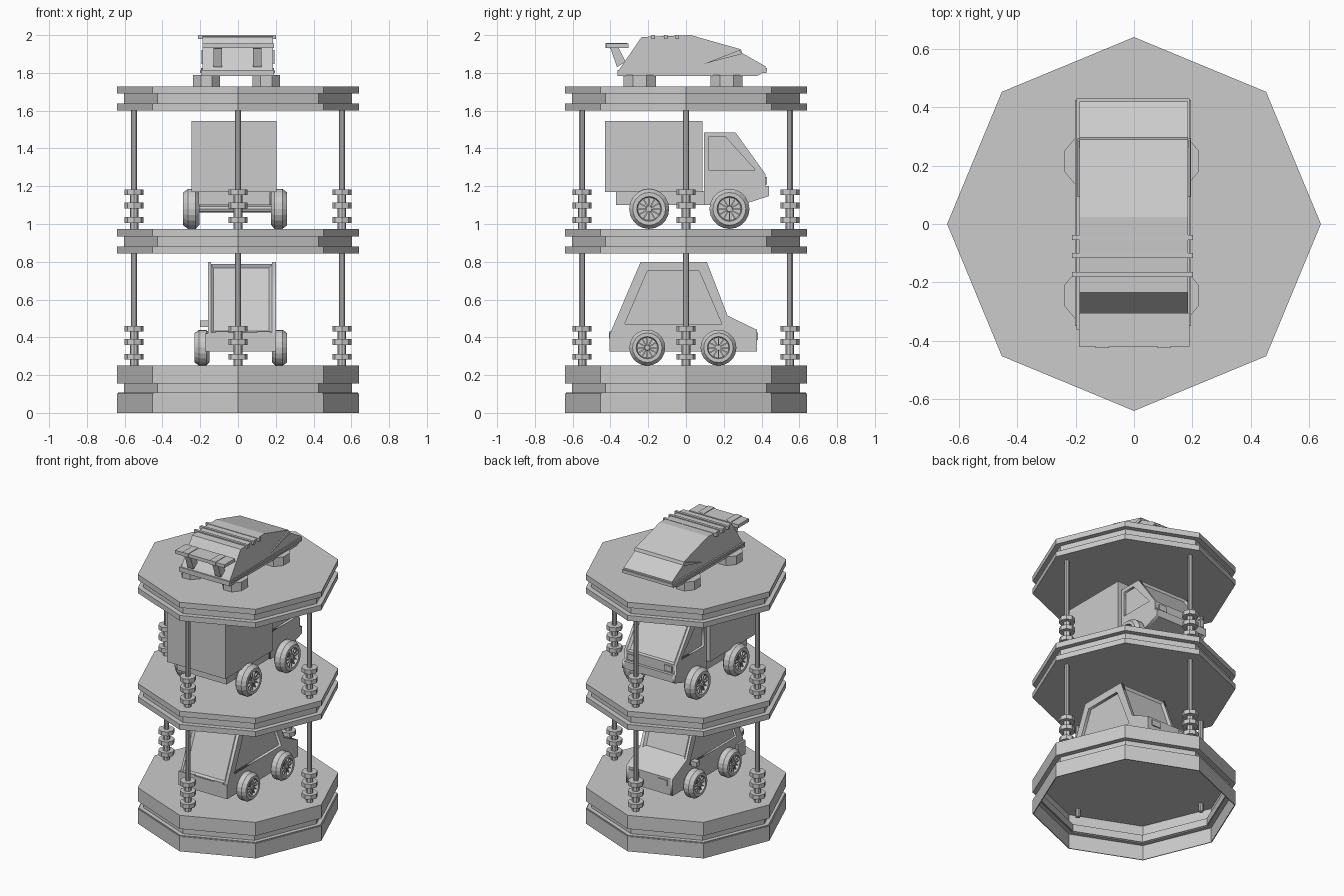
import bpy, bmesh, math
from mathutils import Matrix, Vector

if "Cube" in bpy.data.objects:
    bpy.data.objects.remove(bpy.data.objects["Cube"])

# Maps profile (y, z) and depth x into world space
SIDE = Matrix(((0, 0, 1, 0), (1, 0, 0, 0), (0, 1, 0, 0), (0, 0, 0, 1)))


def finish(bm, name, loc=(0, 0, 0), rot=(0, 0, 0)):
    bmesh.ops.recalc_face_normals(bm, faces=bm.faces)
    me = bpy.data.meshes.new(name)
    bm.to_mesh(me)
    bm.free()
    ob = bpy.data.objects.new(name, me)
    ob.location, ob.rotation_euler = loc, rot
    bpy.context.collection.objects.link(ob)
    return ob


def box(name, x, y, z):
    bm = bmesh.new()
    m = Matrix.Translation([(a + b) / 2 for a, b in (x, y, z)]) @ Matrix.Diagonal(
        (x[1] - x[0], y[1] - y[0], z[1] - z[0], 1))
    bmesh.ops.create_cube(bm, size=1, matrix=m)
    return finish(bm, name)


def lathe(profile, steps):
    bm = bmesh.new()
    vs = [bm.verts.new((r, 0, z)) for r, z in profile]
    es = [bm.edges.new(p) for p in zip(vs, vs[1:])]
    bmesh.ops.spin(bm, geom=vs + es, cent=(0, 0, 0), axis=(0, 0, 1), angle=math.tau, steps=steps)
    bmesh.ops.remove_doubles(bm, verts=bm.verts, dist=1e-4)
    return bm


def disc(r, z0, z1):
    return [(0, z0), (r, z0), (r, z1), (0, z1)]


def prism(name, pts, x0, x1, recess=(), thick=.022, depth=-.014):
    """Extrude a (y, z) outline along x; recess lists outline edges whose faces become windows."""
    bm = bmesh.new()
    a = [bm.verts.new((x0, y, z)) for y, z in pts]
    b = [bm.verts.new((x1, y, z)) for y, z in pts]
    bm.faces.new(a)
    bm.faces.new(b)
    n = len(pts)
    sides = [bm.faces.new((a[i], a[(i + 1) % n], b[(i + 1) % n], b[i])) for i in range(n)]
    bmesh.ops.recalc_face_normals(bm, faces=bm.faces)
    if recess:
        bmesh.ops.inset_individual(bm, faces=[sides[i] for i in recess], thickness=thick, depth=depth)
    return finish(bm, name)


def panel(name, outlines, x0, x1):
    """Side panel with window hole, filled from 2D curves."""
    cu = bpy.data.curves.new(name, 'CURVE')
    cu.dimensions, cu.fill_mode, cu.extrude = '2D', 'BOTH', (x1 - x0) / 2
    for pts in outlines:
        sp = cu.splines.new('POLY')
        sp.points.add(len(pts) - 1)
        for p, (y, z) in zip(sp.points, pts):
            p.co = (y, z, 0, 1)
        sp.use_cyclic_u = True
    ob = bpy.data.objects.new(name, cu)
    ob.matrix_world = Matrix.Translation(((x0 + x1) / 2, 0, 0)) @ SIDE
    bpy.context.collection.objects.link(ob)


def wheel(name, loc, R, w, side):
    h = w / 2
    bm = lathe([(0, -h), (R * .8, -h), (R, -h * .55), (R, h * .4), (R * .82, h), (R * .62, h),
                (R * .57, h - .022), (0, h - .022)], 20)
    # Spokes, hub and rim ring
    for i in range(12):
        m = (Matrix.Rotation(i * math.tau / 12, 4, 'Z') @ Matrix.Translation((R * .31, 0, h - .016))
             @ Matrix.Diagonal((R * .58, .007, .014, 1)))
        bmesh.ops.create_cube(bm, size=1, matrix=m)
    bmesh.ops.create_cone(bm, cap_ends=True, segments=12, radius1=R * .17, radius2=R * .14, depth=.022,
                          matrix=Matrix.Translation((0, 0, h - .013)))
    finish(bm, name, loc, (0, side * math.pi / 2, 0))


def wheels(name, x0, x1, ys, z, R, w):
    for y in ys:
        wheel(name + "_wheel", (x0 + w / 2, y, z), R, w, -1)
        wheel(name + "_wheel", (x1 - w / 2, y, z), R, w, 1)
        finish(lathe(disc(.018, x0 + .04, x1 - .04), 8), name + "_axle", (0, y, z), (0, math.pi / 2, 0))


# Octagonal shelves: hollow base and two solid plates
finish(lathe([(0, .25), (.64, .25), (.64, .156), (.604, .156), (.604, .103), (.64, .103), (.64, 0),
              (.634, 0), (.634, .109), (.598, .109), (.598, .16), (.634, .162), (.634, .244), (0, .244)], 8),
       "base_shelf")
for name, z in (("middle_shelf", .844), ("top_shelf", 1.6)):
    finish(lathe([(0, z), (.64, z), (.64, z + .037), (.604, z + .037), (.604, z + .091),
                  (.64, z + .091), (.64, z + .129), (0, z + .129)], 8), name)

# Support rods with stacked washers
for i in range(4):
    a = i * math.pi / 2
    p = (.55 * math.cos(a), .55 * math.sin(a), 0)
    finish(lathe(disc(.016, .19, 1.62), 10), "support_rod", p)
    for z in (.25, .973):
        finish(lathe(disc(.023, z, z + .19), 8), "rod_collar", p)
        for dz in (.033, .11, .18):
            finish(lathe(disc(.051, z + dz, z + dz + .03), 8), "rod_washer", p)

# Lower shelf: hatchback
body = [(-.40, .325), (-.40, .425), (-.24, .80), (.11, .80), (.22, .515), (.375, .44), (.375, .325)]
core = [(-.40, .325), (-.40, .425), (-.245, .787), (.115, .787), (.22, .515), (.375, .44), (.375, .325)]
glass = [(-.325, .47), (-.205, .75), (.07, .75), (.19, .47)]
prism("hatchback_body", core, -.145, .18, recess=(1, 3))
for x0, x1 in ((-.16, -.144), (.179, .2)):
    panel("hatchback_side", (body, glass), x0, x1)
for x in (-.12, .10):
    box("tail_light", (x, x + .07), (-.407, -.39), (.395, .43))
    box("headlight", (x, x + .07), (.37, .382), (.385, .425))
box("hatchback_bumper", (-.175, .2), (-.405, -.32), (.325, .42))
box("wing_mirror", (-.20, -.155), (.13, .17), (.455, .49))
wheels("hatchback", -.23, .26, (-.205, .172), .345, .095, .08)

# Middle shelf: box truck
box("cargo_box", (-.245, .205), (-.43, .087), (1.17, 1.545))
box("truck_chassis", (-.21, .17), (-.37, .11), (1.10, 1.175))
cab = [(.095, 1.10), (.095, 1.485), (.262, 1.485), (.42, 1.265), (.42, 1.20), (.44, 1.20), (.44, 1.148), (.29, 1.10)]
cab_glass = [(.12, 1.285), (.12, 1.46), (.21, 1.46), (.368, 1.285)]
prism("truck_cab", cab, -.205, .165, recess=(2,))
for x0, x1 in ((-.222, -.204), (.164, .182)):
    panel("cab_side", (cab, cab_glass), x0, x1)
for x in (-.19, .09):
    box("truck_headlight", (x, x + .06), (.41, .428), (1.21, 1.25))
wheels("truck", -.29, .26, (-.195, .23), 1.08, .106, .085)

# Top shelf: wedge sports car
prism("sports_car_body", [(-.363, 1.80), (-.345, 1.83), (-.235, 1.99), (.024, 2.0), (.29, 1.925), (.297, 1.905),
                          (.42, 1.835), (.42, 1.80)], -.187, .185)
prism("sports_car_skirt", [(-.363, 1.783), (-.363, 1.815), (.43, 1.825), (.43, 1.812), (.375, 1.783)], -.197, .19)
prism("bumper_strip", [(-.35, 1.80), (-.35, 1.81), (.425, 1.812), (.425, 1.80)], -.202, .195)
for x0 in (-.193, .18):
    prism("side_scoop", [(.093, 1.847), (.285, 1.922), (.295, 1.90)], x0, x0 + .013)
for y in (-.046, -.108, -.173):
    box("roof_rail", (-.212, .202), (y - .009, y + .009), (1.98, 2.0))
for x in (-.167, .15):
    for y in (-.245, .215):
        pad = finish(lathe(disc(1, 0, 1), 8), "sports_car_wheel", (x, y, 1.729))
        pad.rotation_euler[2] = 0
        pad.data.transform(Matrix.Diagonal((.078, .092, .061, 1))
                           @ Matrix.Rotation(math.pi / 8, 4, 'Z'))

# Rear spoiler on two struts
box("spoiler_blade", (-.188, .19), (-.42, -.305), (1.932, 1.955))
for x in (-.131, .08):
    prism("spoiler_strut", [(-.365, 1.83), (-.40, 1.93), (-.425, 1.932), (-.425, 1.959), (-.31, 1.959), (-.355, 1.93),
                            (-.32, 1.86)], x, x + .045)
